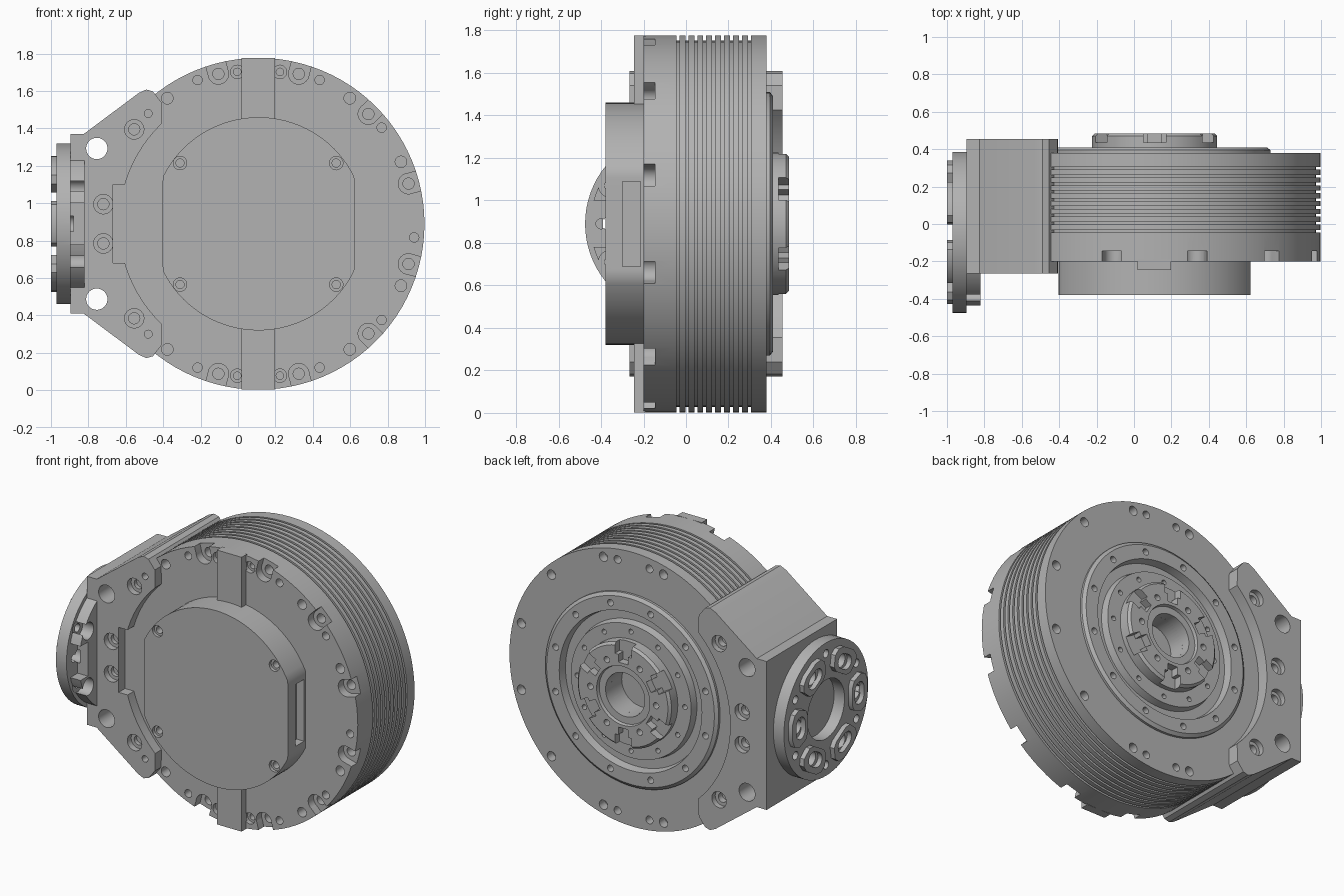
import bpy, bmesh, math
from mathutils import Matrix, Vector

old = bpy.data.objects.get("Cube")
if old:
    bpy.data.objects.remove(old)

CX, CZ, R = 0.11, 0.89, 0.887      # main drum axis and radius
FY = -0.045                        # side flange axis (y)

grey = bpy.data.materials.new("machined_grey")
grey.use_nodes = True
grey.diffuse_color = (0.45, 0.45, 0.45, 1)
grey.node_tree.nodes["Principled BSDF"].inputs["Base Color"].default_value = (0.45, 0.45, 0.45, 1)


def finish(name, bm):
    bmesh.ops.recalc_face_normals(bm, faces=bm.faces)
    mesh = bpy.data.meshes.new(name)
    bm.to_mesh(mesh)
    bm.free()
    mesh.materials.append(grey)
    ob = bpy.data.objects.new(name, mesh)
    bpy.context.collection.objects.link(ob)
    return ob


def smooth(ob):
    bpy.ops.object.select_all(action='DESELECT')
    ob.select_set(True)
    bpy.context.view_layer.objects.active = ob
    bpy.ops.object.shade_smooth_by_angle(angle=math.radians(30))


def cyl(bm, at, r, lo, hi, axis='Y', seg=24):
    """Cylinder along y at (x, z), or along x at (y, z)."""
    mid = (lo + hi) / 2
    if axis == 'Y':
        m = Matrix.Translation((at[0], mid, at[1])) @ Matrix.Rotation(math.pi / 2, 4, 'X')
    else:
        m = Matrix.Translation((mid, at[0], at[1])) @ Matrix.Rotation(math.pi / 2, 4, 'Y')
    bmesh.ops.create_cone(bm, cap_ends=True, segments=seg, radius1=r, radius2=r, depth=hi - lo, matrix=m)


def box(bm, x, y, z, turn=None):
    """Box from ranges; turn rotates it about the drum axis."""
    m = Matrix.Translation([(a + b) / 2 for a, b in (x, y, z)]) @ Matrix.Diagonal([b - a for a, b in (x, y, z)] + [1])
    if turn is not None:
        m = Matrix.Translation((CX, 0, CZ)) @ Matrix.Rotation(-turn, 4, 'Y') @ m
    bmesh.ops.create_cube(bm, size=1, matrix=m)


def prism(bm, pts, lo, hi, axis='Y'):
    def place(p, d):
        return (p[0], d, p[1]) if axis == 'Y' else (d, p[0], p[1])
    a = [bm.verts.new(place(p, lo)) for p in pts]
    b = [bm.verts.new(place(p, hi)) for p in pts]
    bm.faces.new(a)
    bm.faces.new(b[::-1])
    for i in range(len(a)):
        j = (i + 1) % len(a)
        bm.faces.new((a[i], a[j], b[j], b[i]))


def lathe(bm, profile, seg=96):
    """Spin (radius, y) points about the drum axis."""
    vs = [bm.verts.new((CX + r, y, CZ)) for r, y in profile]
    es = [bm.edges.new(p) for p in zip(vs, vs[1:])]
    bmesh.ops.spin(bm, geom=vs + es, cent=(CX, 0, CZ), axis=(0, 1, 0), angle=math.tau, steps=seg)
    bmesh.ops.remove_doubles(bm, verts=bm.verts, dist=1e-4)


def cut(ob, cutter_bm):
    cutter = finish("cutter", cutter_bm)
    cutter.hide_render = True
    mod = ob.modifiers.new("cut", 'BOOLEAN')
    mod.operation, mod.solver, mod.object, mod.use_self = 'DIFFERENCE', 'EXACT', cutter, True
    bpy.ops.object.select_all(action='DESELECT')
    bpy.context.view_layer.objects.active = ob
    ob.select_set(True)
    bpy.ops.object.modifier_apply(modifier=mod.name)
    bpy.data.objects.remove(cutter)


def polar(r, deg, c=(CX, CZ)):
    a = math.radians(deg)
    return (c[0] + r * math.cos(a), c[1] + r * math.sin(a))


# Drum with cooling fins and stepped rear rings
profile = [(0, -0.2), (R, -0.2)]
for i in range(9):
    y = -0.045 + i * 0.042
    profile += [(R, y), (R - 0.025, y), (R - 0.025, y + 0.014), (R, y + 0.014)]
profile += [(R, 0.38), (0.62, 0.38), (0.62, 0.395), (0.6, 0.41), (0.51, 0.41), (0.5, 0.36),
            (0.44, 0.36), (0.43, 0.405), (0, 0.405)]
bm = bmesh.new()
lathe(bm, profile)
drum = finish("finned_drum", bm)

# Rim counterbores open to the outside, plus plain holes
bm = bmesh.new()
for deg in range(15, 375, 30):
    if 120 < deg < 240:
        continue
    cyl(bm, polar(0.83, deg), 0.055, -0.3, -0.145)
    cyl(bm, polar(0.83, deg), 0.03, -0.16, -0.08)
    box(bm, (0.83, 1.0), (-0.3, -0.1451), (-0.054, 0.054), math.radians(deg))
    cyl(bm, polar(0.83, deg), 0.03, 0.32, 0.5)
for deg in (82, 98, 262, 278):
    cyl(bm, polar(0.82, deg), 0.036, -0.3, -0.17)
    cyl(bm, polar(0.82, deg), 0.02, -0.18, -0.1)
    cyl(bm, polar(0.82, deg), 0.025, 0.32, 0.5)
for deg in (67, 113, 38, -5, -38, -67, -113):
    cyl(bm, polar(0.835, deg), 0.025, -0.3, -0.13)
for deg in (54, 126, 23.5, -23.5, -54, -126):
    cyl(bm, polar(0.83, deg), 0.031, -0.3, -0.13)
for i in range(12):
    cyl(bm, polar(0.555, i * 30 + 15), 0.021, 0.36, 0.5, seg=16)
    cyl(bm, polar(0.385, i * 30), 0.016, 0.36, 0.5, seg=16)
cyl(bm, (CX, CZ), 0.14, 0.3, 0.6, seg=48)
cut(drum, bm)
smooth(drum)

# Rear hub with radial channels
bm = bmesh.new()
lathe(bm, [(0.14, 0.39), (0.335, 0.39), (0.335, 0.47), (0.32, 0.485), (0.19, 0.485), (0.185, 0.465),
           (0.14, 0.465), (0.14, 0.39)], 72)
hub = finish("rear_hub", bm)
bm = bmesh.new()
for i in range(6):
    a = math.radians(i * 60 + 30)
    box(bm, (0.21, 0.27), (0.435, 0.6), (-0.035, 0.035), a)
    box(bm, (0.26, 0.5), (0.435, 0.6), (-0.06, 0.06), a)
    cyl(bm, polar(0.235, i * 60), 0.02, 0.42, 0.6, seg=16)
cut(hub, bm)
smooth(hub)

# Front cover: disc with two flat sides, screw holes and a side slot
HALF = 0.513
pts = []
for i in range(96):
    x, z = polar(0.57, i * 3.75)
    pts.append((min(max(x, CX - HALF), CX + HALF), z))
bm = bmesh.new()
prism(bm, pts, -0.38, -0.19)
cover = finish("front_cover", bm)
bm = bmesh.new()
for x in (-0.31, 0.525):
    for z in (0.565, 1.215):
        cyl(bm, (x, z), 0.036, -0.5, -0.36)
        cyl(bm, (x, z), 0.022, -0.37, -0.3)
box(bm, (0.57, 0.7), (-0.3, -0.215), (0.69, 1.09))
cut(cover, bm)
smooth(cover)

# Raised bars above and below the cover
for name, z in (("upper_bar", (1.4, 1.777)), ("lower_bar", (0.003, 0.38))):
    bm = bmesh.new()
    box(bm, (0.02, 0.197), (-0.245, -0.19), z)
    finish(name, bm)

# Side bracket clamping the drum front and back
half = [(-0.895, 0.48), (-0.825, 0.48), (-0.53, 0.7), (-0.49, 0.718), (-0.455, 0.708), (-0.41, 0.65)]
arc = [polar(0.745, a, (CX, 0)) for a in range(134, 227, 4)]
outline = half + arc + [(x, -z) for x, z in reversed(half)]
bm = bmesh.new()
prism(bm, [(x, z + CZ) for x, z in outline], -0.265, 0.455)
bracket = finish("side_bracket", bm)
bm = bmesh.new()
for s in (-1, 1):
    cyl(bm, (-0.755, CZ + s * 0.403), 0.057, -0.6, 0.6, seg=32)
    for x, dz in ((-0.555, 0.505), (-0.72, 0.105)):
        cyl(bm, (x, CZ + s * dz), 0.052, -0.5, -0.225)
        cyl(bm, (x, CZ + s * dz), 0.03, -0.23, -0.12)
        cyl(bm, (x, CZ + s * dz), 0.052, 0.42, 0.6)
        cyl(bm, (x, CZ + s * dz), 0.03, 0.3, 0.43)
    cyl(bm, (-0.48, CZ + s * 0.59), 0.021, -0.4, -0.2)
box(bm, (-0.668, -0.5), (-0.4, -0.2), (0.68, 1.1))
cut(bracket, bm)
smooth(bracket)

# Side flange
bm = bmesh.new()
cyl(bm, (FY, CZ), 0.43, -0.97, -0.895, 'X', 72)
cyl(bm, (FY, CZ), 0.405, -0.9, -0.822, 'X', 72)
flange = finish("side_flange", bm)
bm = bmesh.new()
cyl(bm, (FY, CZ), 0.19, -1.1, -0.7, 'X', 48)
for i in range(6):
    cyl(bm, polar(0.3, i * 60, (FY, CZ)), 0.045, -1.1, -0.88, 'X')
    cyl(bm, polar(0.36, i * 60 + 30, (FY, CZ)), 0.026, -1.1, -0.7, 'X')
for deg in (150, 210):
    cyl(bm, polar(0.36, deg, (FY, CZ)), 0.055, -0.9, -0.7, 'X')
box(bm, (-0.895, -0.7), (-0.6, -0.36), (0.78, 1.0))
cyl(bm, (-0.4, CZ), 0.024, -1.1, -0.8, 'X')
cut(flange, bm)
smooth(flange)

# Six raised pads with slots around the flange
bm = bmesh.new()
holes = bmesh.new()
for i in range(6):
    a = i * 60
    ring = [(0.235, -14), (0.235, 14), (0.265, 21), (0.34, 21), (0.375, 16), (0.387, 8),
            (0.387, -8), (0.375, -16), (0.34, -21), (0.265, -21)]
    prism(bm, [polar(r, a + d, (FY, CZ)) for r, d in ring], -1.0, -0.965, 'X')
    slot = [polar(0.052, k * 22.5 + 11.25) for k in range(16)]
    long = []
    for px, pz in slot:
        u, v = px - CX, pz - CZ
        p = Vector((0.3 + u * 0.9, v + math.copysign(0.02, v)))
        p.rotate(Matrix.Rotation(math.radians(a), 2))
        long.append((FY + p.x, CZ + p.y))
    prism(holes, long, -1.1, -0.9, 'X')
pads = finish("flange_pads", bm)
cut(pads, holes)
smooth(pads)
